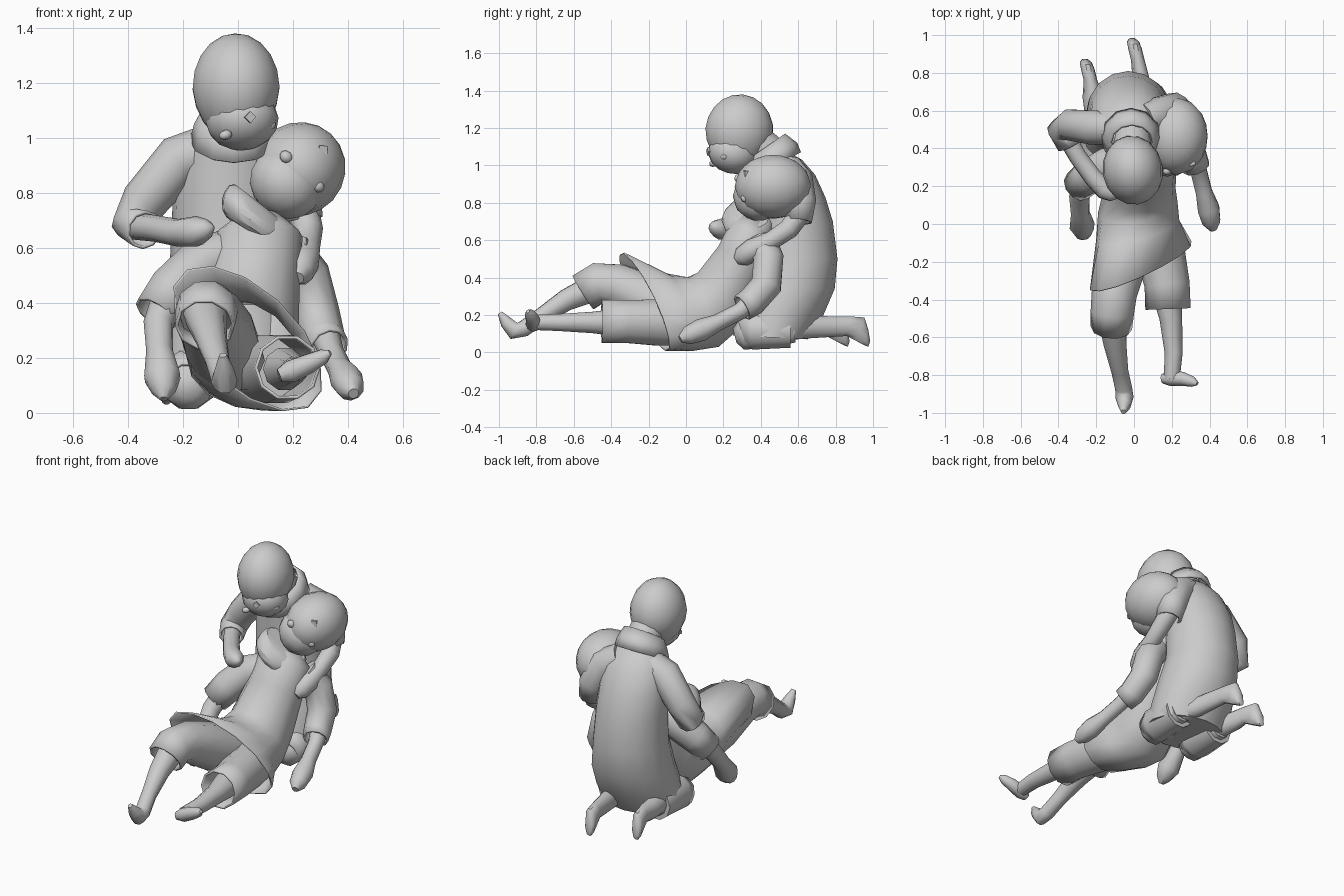
import bpy, bmesh, math
from mathutils import Vector, Euler

cube = bpy.data.objects.get("Cube")
if cube:
    bpy.data.objects.remove(cube)

grey = bpy.data.materials.new("light grey")
grey.use_nodes = True
COLOUR = (0.6, 0.6, 0.6, 1)
grey.diffuse_color = COLOUR
grey.node_tree.nodes["Principled BSDF"].inputs["Base Color"].default_value = COLOUR


def finish(bm, name, angle=50):
    bmesh.ops.recalc_face_normals(bm, faces=bm.faces)
    mesh = bpy.data.meshes.new(name)
    bm.to_mesh(mesh)
    bm.free()
    mesh.materials.append(grey)
    ob = bpy.data.objects.new(name, mesh)
    bpy.context.collection.objects.link(ob)
    bpy.ops.object.select_all(action='DESELECT')
    ob.select_set(True)
    bpy.context.view_layer.objects.active = ob
    bpy.ops.object.shade_smooth_by_angle(angle=math.radians(angle))
    return ob


def loft(name, rings, sides=12, start=True, end=True):
    """Skin elliptical rings given as (centre, half width vector, half height vector)."""
    bm = bmesh.new()
    loops = []
    for c, u, v in rings:
        c, u, v = Vector(c), Vector(u), Vector(v)
        turns = [math.tau * i / sides for i in range(sides)]
        loops.append([bm.verts.new(c + u * math.cos(a) + v * math.sin(a)) for a in turns])
    for a, b in zip(loops, loops[1:]):
        for i in range(sides):
            j = (i + 1) % sides
            bm.faces.new((a[i], a[j], b[j], b[i]))
    if start:
        bm.faces.new(loops[0])
    if end:
        bm.faces.new(loops[-1])
    return finish(bm, name)


def tube(name, path, ref=(0, 1, 0), sides=10, **caps):
    """Round tube through (x, y, z, radius) points."""
    pts = [Vector(p[:3]) for p in path]
    rings, u = [], None
    for i, p in enumerate(path):
        t = (pts[min(i + 1, len(pts) - 1)] - pts[max(i - 1, 0)]).normalized()
        if u is None:
            u = t.cross(Vector(ref))
        u = (u - t * u.dot(t)).normalized()
        rings.append((pts[i], u * p[3], u.cross(t) * p[3]))
    return loft(name, rings, sides, **caps)


def sleeve(name, path, **kw):
    """Open garment tube with thin cloth walls."""
    ob = tube(name, path, end=False, **kw)
    ob.modifiers.new("cloth", 'SOLIDIFY').thickness = 0.012
    return ob


def ball(name, centre, size, turn=(0, 0, 0), seg=16, jaw=0.0):
    bm = bmesh.new()
    bmesh.ops.create_uvsphere(bm, u_segments=seg, v_segments=seg * 5 // 8, radius=1)
    rot = Euler([math.radians(a) for a in turn]).to_matrix()
    for v in bm.verts:
        # narrow the jaw below the cheeks
        k = 1 + jaw * min(v.co.z, 0)
        p = Vector((v.co.x * size[0] * k, v.co.y * size[1] * k, v.co.z * size[2]))
        v.co = rot @ p + Vector(centre)
    return finish(bm, name)


def stud(name, centre, size, turn):
    bm = bmesh.new()
    bmesh.ops.create_cube(bm, size=size)
    rot = Euler([math.radians(a) for a in turn]).to_matrix()
    for v in bm.verts:
        v.co = rot @ v.co + Vector(centre)
    finish(bm, name)


# Kneeling figure: robe, tucked in under the seat
loft("kneeling_robe", [
    ((-.02, .45, .08), (.25, 0, 0), (0, .2, -.01)),
    ((-.02, .5, .2), (.25, 0, 0), (0, .235, 0)),
    ((-.02, .555, .34), (.24, 0, 0), (0, .24, 0)),
    ((-.03, .59, .5), (.22, 0, 0), (0, .22, 0)),
    ((-.03, .58, .7), (.21, 0, 0), (0, .205, 0)),
    ((-.03, .56, .86), (.205, 0, 0), (0, .185, -.03)),
    ((-.02, .53, .98), (.18, 0, 0), (0, .16, -.03)),
    ((-.02, .49, 1.06), (.12, 0, 0), (0, .13, -.03)),
    ((-.01, .46, 1.1), (.07, 0, 0), (0, .07, -.02)),
], sides=16)
collar = loft("kneeling_collar", [
    ((-.015, .46, .99), (.16, 0, 0), (0, .155, .08)),
    ((-.015, .455, 1.05), (.145, 0, 0), (0, .14, .07)),
    ((-.01, .43, 1.1), (.12, 0, 0), (0, .1, .07)),
], sides=12, start=False, end=False)
collar.modifiers.new("cloth", 'SOLIDIFY').thickness = 0.015
tube("kneeling_neck", [(-.01, .5, 1.0, .1), (-.01, .42, 1.09, .1), (-.005, .33, 1.16, .1)])

# Kneeling figure: head and face
ball("kneeling_head", (-.007, .285, 1.18), (.16, .185, .2), (-6, 0, 10), jaw=.08)
ball("kneeling_face", (.015, .25, 1.065), (.133, .135, .11), (-15, 0, 18), seg=14)
for x, y, z in ((-.045, .145, 1.01), (.115, .205, 1.045)):
    ball("kneeling_eye", (x, y, z), (.026, .022, .018), (0, -15, 18), seg=8)
stud("kneeling_forehead_stud", (.042, .128, 1.075), .03, (0, 45, 15))

# Kneeling figure: arms
sleeve("kneeling_right_sleeve", [(-.1, .51, .96, .09), (-.21, .51, .92, .095),
                                 (-.34, .525, .77, .085), (-.38, .5, .685, .08),
                                 (-.34, .42, .665, .072)])
tube("kneeling_right_forearm", [(-.38, .5, .68, .05), (-.3, .36, .67, .048),
                                (-.22, .25, .655, .05), (-.15, .18, .66, .056),
                                (-.11, .15, .67, .035), (-.09, .14, .675, .01)])
sleeve("kneeling_left_sleeve", [(.06, .55, .97, .09), (.15, .58, .92, .1),
                                (.215, .61, .8, .088), (.235, .6, .7, .075)])
tube("kneeling_left_forearm", [(.23, .62, .76, .06), (.255, .55, .66, .055),
                               (.25, .46, .6, .05), (.235, .36, .55, .062),
                               (.22, .3, .51, .055), (.215, .27, .49, .025)])

# Kneeling figure: folded legs and feet
for side, x, toe_x, reach in (("right", -.18, -.25, 0), ("left", .12, 0, .11)):
    sleeve("kneeling_%s_trouser" % side, [(x, .56, .12, .1), (x, .36, .12, .11),
                                         (x, .3, .1, .09)], ref=(0, 0, 1))
    tube("kneeling_%s_knee" % side, [(x, .26, .09, .04), (x, .3, .1, .09),
                                    (x, .45, .11, .09), (x, .58, .12, .07)], ref=(0, 0, 1))
    wide = Vector((.036, 0, 0))
    loft("kneeling_%s_shin" % side, [
        ((x, .52, .13), wide * 2, (0, 0, .07)),
        ((x * .45 + toe_x * .55, .67, .135), wide * 1.5, (0, 0, .062)),
        ((toe_x + .02, .76 + reach, .14), wide, (0, .01, .055)),
        ((toe_x + .005, .82 + reach, .125), wide, (0, .025, .065)),
        ((toe_x - .005, .855 + reach, .08), wide * .9, (0, .01, .045)),
        ((toe_x - .01, .87 + reach, .045), wide * .5, (0, .005, .015))], sides=10)

# Lying figure: tunic, flaring into an open slanted hem
tunic = loft("lying_tunic", [
    ((.08, .37, .71), (.08, 0, 0), (0, -.07, .03)),
    ((.075, .355, .64), (.16, 0, 0), (0, -.12, .06)),
    ((.055, .3, .5), (.17, 0, 0), (0, -.13, .07)),
    ((.03, .19, .29), (.19, 0, 0), (0, -.13, .14)),
    ((.02, .09, .215), (.21, .03, 0), (0, -.08, .19)),
    ((.02, -.03, .215), (.22, .05, -.03), (-.02, -.06, .205)),
    ((.035, -.22, .27), (.265, .1, -.09), (-.07, -.09, .25)),
], sides=14, end=False)
tunic.modifiers.new("cloth", 'SOLIDIFY').thickness = 0.008
hood = loft("lying_collar", [
    ((.055, .33, .645), (.11, 0, -.075), (-.02, -.125, .02)),
    ((.065, .33, .7), (.125, 0, -.09), (-.02, -.145, .02)),
    ((.09, .35, .75), (.115, 0, -.09), (-.02, -.11, .02)),
], sides=12)
hood.modifiers.new("rim", 'BEVEL').width = 0.015

# Lying figure: head and face
ball("lying_head", (.22, .465, .885), (.168, .205, .175), (0, 42, 0), jaw=.02)
ball("lying_face", (.175, .39, .835), (.14, .14, .125), (0, 42, 0), seg=14)
for x, y, z in ((.175, .28, .93), (.29, .315, .825)):
    ball("lying_eye", (x, y, z), (.026, .022, .022), (0, 42, 0), seg=8)
stud("lying_forehead_stud", (.305, .325, .955), .032, (0, 5, 20))

# Lying figure: arms
sleeve("lying_right_sleeve", [(-.03, .34, .58, .09), (-.13, .31, .54, .1),
                              (-.24, .25, .44, .095), (-.3, .2, .36, .085)])
tube("lying_right_forearm", [(-.25, .24, .43, .06), (-.29, .15, .32, .055),
                             (-.285, .06, .22, .05), (-.275, -.01, .13, .068),
                             (-.27, -.05, .08, .045), (-.27, -.07, .05, .015)])
sleeve("lying_left_sleeve", [(.18, .4, .58, .09), (.25, .44, .5, .085),
                             (.285, .43, .36, .085), (.31, .35, .27, .08),
                             (.33, .3, .24, .075)])
tube("lying_left_forearm", [(.3, .42, .33, .06), (.34, .29, .22, .045),
                            (.37, .17, .16, .045), (.395, .08, .12, .06),
                            (.41, .01, .09, .05), (.42, -.03, .07, .02)])

# Lying figure: bent right leg
UP = (0, 0, 1)
sleeve("lying_right_trouser", [(-.03, 0, .19, .13), (-.07, -.2, .28, .14),
                               (-.105, -.37, .36, .12), (-.115, -.47, .37, .115),
                               (-.12, -.55, .32, .11)], ref=UP)
tube("lying_right_leg", [(-.12, -.46, .36, .08), (-.1, -.64, .28, .06),
                         (-.075, -.78, .19, .045), (-.055, -.87, .125, .045),
                         (-.05, -.92, .115, .048), (-.05, -.96, .16, .035),
                         (-.055, -.995, .21, .014)], ref=UP)

# Lying figure: straight left leg with the foot turned out
sleeve("lying_left_trouser", [(.1, .05, .16, .13), (.14, -.15, .16, .13),
                              (.175, -.32, .165, .12), (.18, -.45, .165, .12)], ref=UP)
tube("lying_left_leg", [(.17, -.35, .16, .08), (.195, -.5, .16, .06),
                        (.21, -.68, .16, .048), (.2, -.82, .16, .042)], ref=UP)
tube("lying_left_foot", [(.15, -.82, .135, .025), (.19, -.815, .15, .042),
                         (.26, -.82, .18, .037), (.31, -.835, .205, .028),
                         (.335, -.845, .22, .01)], ref=UP)
